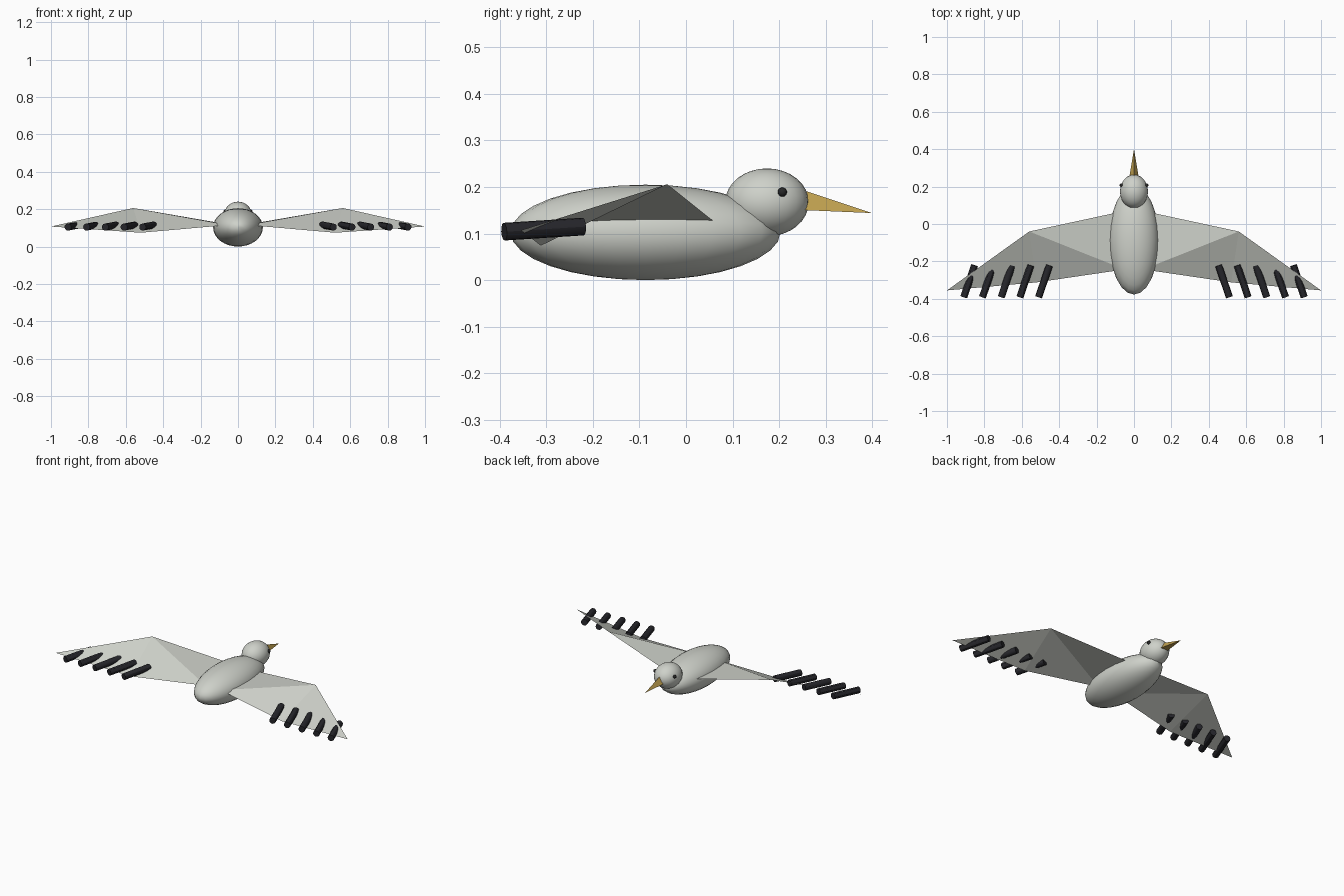
import bpy
import bmesh
from mathutils import Vector

cube = bpy.data.objects.get("Cube")
if cube:
    bpy.data.objects.remove(cube, do_unlink=True)


def material(name, rgb):
    m = bpy.data.materials.new(name)
    m.use_nodes = True
    m.diffuse_color = (*rgb, 1)
    m.node_tree.nodes["Principled BSDF"].inputs["Base Color"].default_value = (*rgb, 1)
    return m


plumage = material("pale grey plumage", (0.62, 0.64, 0.59))
gold = material("golden beak", (0.54, 0.36, 0.08))
dark = material("dark feather", (0.02, 0.02, 0.025))
black = material("eye black", (0.02, 0.02, 0.02))


def finish(obj, name, mat, smooth=False):
    obj.name = name
    obj.data.name = name
    obj.data.materials.append(mat)
    if smooth:
        bpy.ops.object.select_all(action="DESELECT")
        obj.select_set(True)
        bpy.context.view_layer.objects.active = obj
        bpy.ops.object.shade_smooth_by_angle()
    return obj


def ellipsoid(name, centre, radii, mat, segments=24, rings=16):
    bpy.ops.mesh.primitive_uv_sphere_add(segments=segments, ring_count=rings, radius=1, location=centre)
    obj = bpy.context.object
    obj.scale = radii
    bpy.ops.object.transform_apply(location=False, rotation=False, scale=True)
    return finish(obj, name, mat, True)


def mesh_part(name, points, faces, mat):
    bm = bmesh.new()
    verts = [bm.verts.new(p) for p in points]
    for f in faces:
        bm.faces.new([verts[i] for i in f])
    if len(faces) > 3:
        bmesh.ops.recalc_face_normals(bm, faces=bm.faces)
    else:
        for f in bm.faces:
            f.normal_update()
            if f.normal.z < 0:
                f.normal_flip()
    mesh = bpy.data.meshes.new(name)
    bm.to_mesh(mesh)
    bm.free()
    obj = bpy.data.objects.new(name, mesh)
    bpy.context.collection.objects.link(obj)
    return finish(obj, name, mat)


def rod(name, start, end, radius, mat):
    start, end = Vector(start), Vector(end)
    axis = end - start
    bpy.ops.mesh.primitive_cylinder_add(vertices=12, radius=radius, depth=axis.length,
                                        location=(start + end) / 2,
                                        rotation=axis.to_track_quat("Z", "Y").to_euler())
    return finish(bpy.context.object, name, mat, True)


# Body and head
ellipsoid("body", (0, -0.087, 0.1025), (0.133, 0.29, 0.1025), plumage)
ellipsoid("head", (0, 0.174, 0.167), (0.075, 0.09, 0.073), plumage)

# Beak: three-sided spike with a ridge on top
mesh_part("beak",
          [(0, 0.24, 0.197), (0.027, 0.24, 0.151), (-0.027, 0.24, 0.151), (0, 0.4, 0.144)],
          [(0, 1, 2), (0, 1, 3), (1, 2, 3), (2, 0, 3)], gold)

for side, label in ((1, "left"), (-1, "right")):
    ellipsoid(f"{label}_eye", (side * 0.067, 0.207, 0.189), (0.01, 0.01, 0.01), black, 12, 8)

    # Wing: thin sheet, root front, wrist, tip, rear edge, root back
    outline = [(0.05, 0.07, 0.118), (0.56, -0.04, 0.206), (1, -0.355, 0.107),
               (0.52, -0.312, 0.074), (0.05, -0.243, 0.115)]
    mesh_part(f"{label}_wing", [(side * x, y, z) for x, y, z in outline],
              [(0, 1, 4), (1, 3, 4), (1, 2, 3)], plumage)

    # Row of flight feathers along the rear edge
    for i in range(5):
        x = 0.51 + 0.1 * i
        rod(f"{label}_feather_{i + 1}", (side * x, -0.391, 0.104),
            (side * (x - 0.058), -0.221, 0.115), 0.019, dark)
